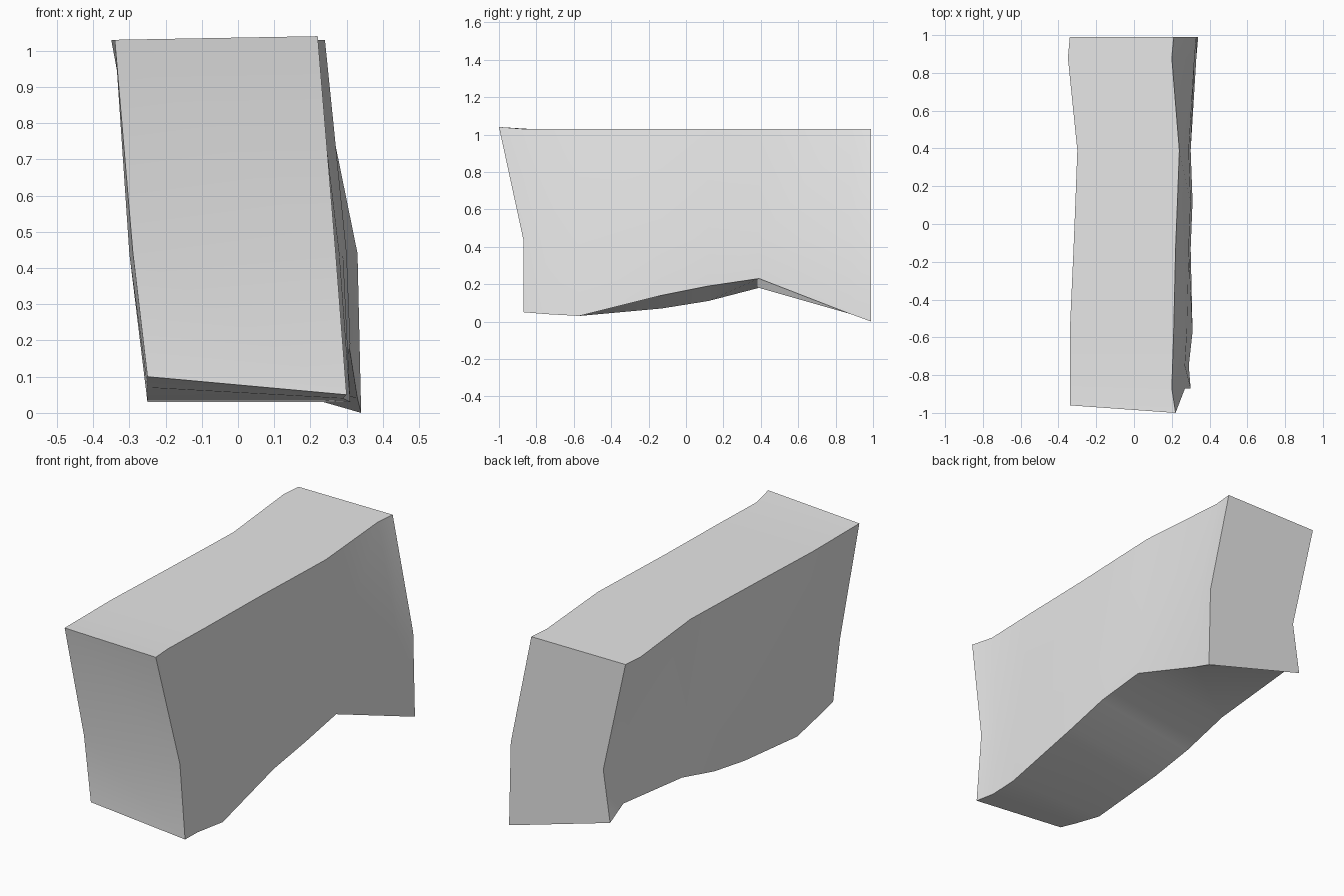
import bpy
import bmesh
import math

default_cube = bpy.data.objects.get("Cube")
if default_cube:
    bpy.data.objects.remove(default_cube, do_unlink=True)


def make_material(name, colour):
    material = bpy.data.materials.new(name)
    material.use_nodes = True
    material.diffuse_color = colour
    shader = material.node_tree.nodes["Principled BSDF"]
    shader.inputs["Base Color"].default_value = colour
    shader.inputs["Roughness"].default_value = 0.8
    return material


# Cross-sections from front to back, in hundredths of a unit:
# y, top left x, middle left x, bottom left z,
# top right x, middle right x, bottom right x, bottom right z
SECTIONS = [
    (-87, -34, -29, 10, 22, 27, 30, 5),
    (-75, -34, -30, 7, 20, 27, 29, 4),
    (-57, -34, -30, 3, 21, 28, 31, 3),
    (-13, -32, -29, 7, 22, 29, 30, 14),
    (12, -31, -28, 11, 23, 30, 31, 19),
    (39, -30, -27, 18, 24, 29, 30, 23),
    (88, -35, -24, 23, 20, 32, 33, 4),
    (99, -34, -21, 17, 21, 33, 34, 0),
]
TOP, MIDDLE, BOTTOM_LEFT = 103, 44, -25


def section_ring(bm, section, lean_left=0, lean_right=0):
    """Six corners of one slice; the top corners may lean along y."""
    y, top_l, mid_l, low_l, top_r, mid_r, bottom_r, low_r = section
    corners = [
        (top_l, y + lean_left, TOP),
        (mid_l, y, MIDDLE),
        (BOTTOM_LEFT, y, low_l),
        (bottom_r, y, low_r),
        (mid_r, y, MIDDLE),
        (top_r, y + lean_right, TOP),
    ]
    return [bm.verts.new([value / 100 for value in corner]) for corner in corners]


def end_cap(bm, ring):
    """Upper and lower panels meeting in a crease at mid height."""
    top_l, mid_l, low_l, low_r, mid_r, top_r = ring
    bm.faces.new((top_l, mid_l, mid_r, top_r))
    bm.faces.new((mid_l, low_l, low_r, mid_r))


def build_block():
    bm = bmesh.new()
    rings = []
    for index, section in enumerate(SECTIONS):
        # The upper front overhangs the lower front
        if index == 0:
            rings.append(section_ring(bm, section, -9, -13))
        elif index == 1:
            rings.append(section_ring(bm, section, -9, -12))
        else:
            rings.append(section_ring(bm, section))

    # Skin between neighbouring slices
    for ring, following in zip(rings, rings[1:]):
        for a in range(len(ring)):
            b = (a + 1) % len(ring)
            bm.faces.new((ring[a], ring[b], following[b], following[a]))
    end_cap(bm, rings[0])
    end_cap(bm, rings[-1])

    # Slightly raised front right corner of the top
    rings[0][-1].co.z += 0.01
    bmesh.ops.recalc_face_normals(bm, faces=bm.faces)

    mesh = bpy.data.meshes.new("uneven_block")
    bm.to_mesh(mesh)
    bm.free()
    block = bpy.data.objects.new("uneven_block", mesh)
    bpy.context.collection.objects.link(block)
    return block


block = build_block()
block.data.materials.append(make_material("light_grey", (0.8, 0.8, 0.8, 1.0)))

# Soft bends along the sides, crisp outer edges
bpy.ops.object.select_all(action="DESELECT")
block.select_set(True)
bpy.context.view_layer.objects.active = block
bpy.ops.object.shade_smooth_by_angle(angle=math.radians(35))
